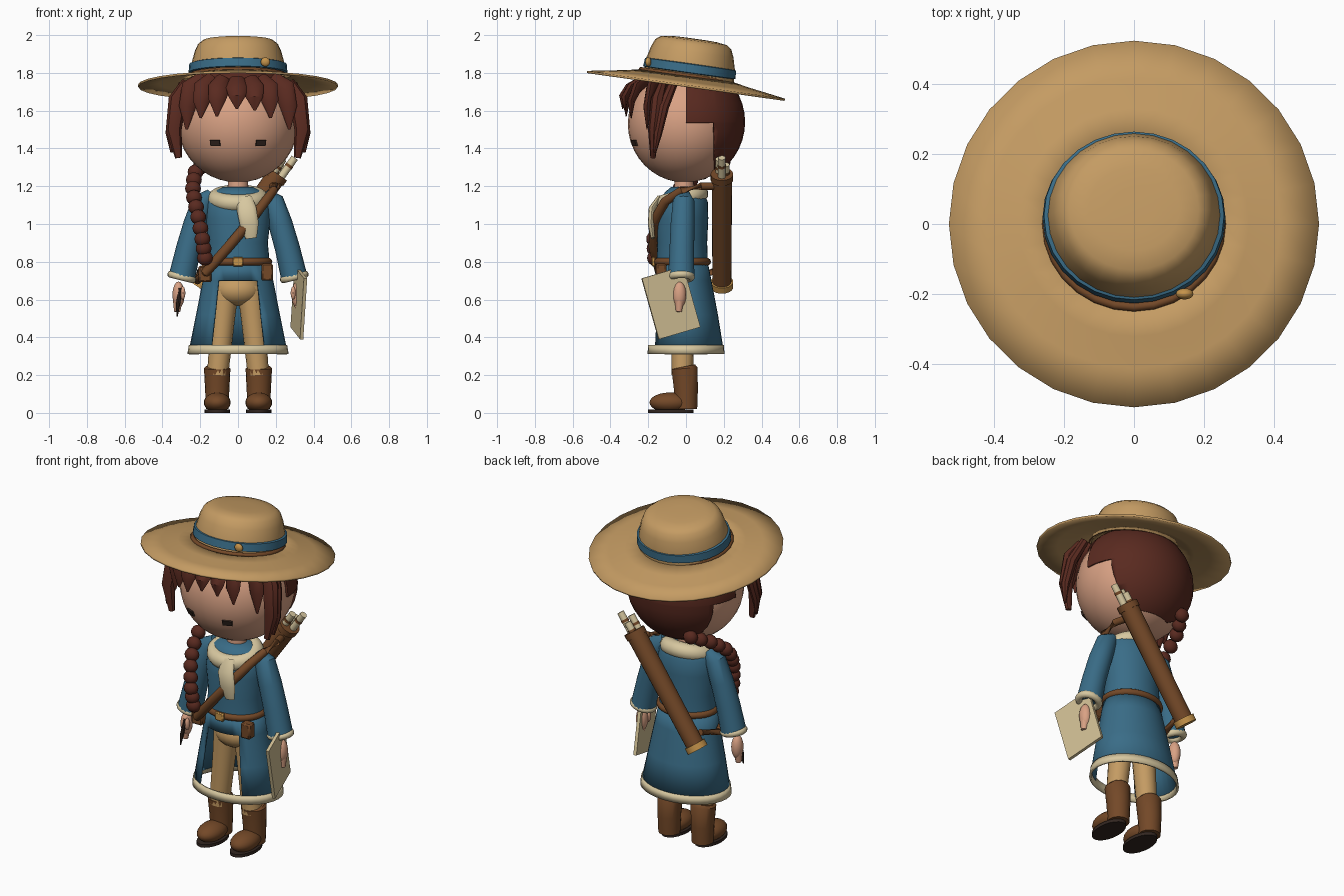
import bpy, bmesh
from math import sin, cos, pi, radians
from mathutils import Vector, Matrix

cube = bpy.data.objects.get("Cube")
if cube:
    bpy.data.objects.remove(cube, do_unlink=True)

parts = []


def material(name, hexcode):
    lin = [(int(hexcode[i:i + 2], 16) / 255) ** 2.2 for i in (0, 2, 4)] + [1]
    m = bpy.data.materials.new(name)
    m.use_nodes = True
    m.diffuse_color = lin
    m.node_tree.nodes["Principled BSDF"].inputs["Base Color"].default_value = lin
    return m


STRAW = material("straw", "C39A63")
BLUE = material("coat blue", "3C6C86")
CREAM = material("cream wool", "D6C69E")
HAIR = material("auburn hair", "5A2E25")
LEATHER = material("brown leather", "734A2C")
SKIN = material("skin", "D8A083")
PAPER = material("paper", "CFBD92")
GOLD = material("brass", "C4924C")
DARK = material("dark brown", "352A25")


def finish(name, bm, mat):
    bmesh.ops.recalc_face_normals(bm, faces=bm.faces)
    mesh = bpy.data.meshes.new(name)
    bm.to_mesh(mesh)
    bm.free()
    mesh.materials.append(mat)
    ob = bpy.data.objects.new(name, mesh)
    bpy.context.collection.objects.link(ob)
    parts.append(ob)
    return ob


def skin_rings(name, rings, mat, caps=True, keep=None):
    """Bridge rings of points; keep(ring, column) can leave faces out."""
    bm = bmesh.new()
    rows = [[bm.verts.new(p) for p in r] for r in rings]
    n = len(rows[0])
    for j in range(len(rows) - 1):
        for i in range(n):
            if keep is None or keep(j, i):
                k = (i + 1) % n
                bm.faces.new((rows[j][i], rows[j][k], rows[j + 1][k], rows[j + 1][i]))
    if caps:
        bm.faces.new(rows[0])
        bm.faces.new(rows[-1])
    return finish(name, bm, mat)


def lathe(name, profile, mat, n=32, caps=True, keep=None):
    """Profile rows are (z, x radius, y radius, y centre); column 0 starts at the front."""
    rings = [[(rx * sin(2 * pi * i / n), cy - ry * cos(2 * pi * i / n), z)
              for i in range(n)] for z, rx, ry, cy in profile]
    return skin_rings(name, rings, mat, caps, keep)


def tube(name, pts, radii, mat, n=14, squash=1.0):
    pts = [Vector(p) for p in pts]
    rings = []
    for i, p in enumerate(pts):
        t = (pts[min(i + 1, len(pts) - 1)] - pts[max(i - 1, 0)]).normalized()
        ref = Vector((1, 0, 0)) if abs(t.y) > 0.95 else Vector((0, 1, 0))
        u = ref.cross(t).normalized()
        v = t.cross(u) * squash
        rings.append([p + radii[i] * (u * cos(2 * pi * k / n) + v * sin(2 * pi * k / n))
                      for k in range(n)])
    return skin_rings(name, rings, mat)


def ball(name, loc, size, mat, u=20, v=12):
    bm = bmesh.new()
    bmesh.ops.create_uvsphere(bm, u_segments=u, v_segments=v, radius=1)
    bmesh.ops.transform(bm, matrix=Matrix.Diagonal((*size, 1)), verts=bm.verts)
    ob = finish(name, bm, mat)
    ob.location = loc
    return ob


def box(name, loc, size, mat, rot=(0, 0, 0), bevel=0.0):
    bm = bmesh.new()
    bmesh.ops.create_cube(bm, size=1)
    bmesh.ops.transform(bm, matrix=Matrix.Diagonal((*size, 1)), verts=bm.verts)
    ob = finish(name, bm, mat)
    ob.location, ob.rotation_euler = loc, rot
    if bevel:
        ob.modifiers.new("Bevel", 'BEVEL').width = bevel
    return ob


def torus(name, loc, rx, ry, minor, mat, rot=(0, 0, 0), n=28, m=10):
    rings = [[((rx + minor * cos(2 * pi * k / m)) * sin(2 * pi * i / n),
               -(ry + minor * cos(2 * pi * k / m)) * cos(2 * pi * i / n),
               minor * sin(2 * pi * k / m)) for i in range(n)] for k in range(m + 1)]
    ob = skin_rings(name, rings, mat, caps=False)
    bm = bmesh.new()
    bm.from_mesh(ob.data)
    bmesh.ops.remove_doubles(bm, verts=bm.verts, dist=0.0001)
    bm.to_mesh(ob.data)
    bm.free()
    ob.location, ob.rotation_euler = loc, rot
    return ob


def thicken(ob, amount):
    ob.modifiers.new("Thickness", 'SOLIDIFY').thickness = amount


# Hat, tipped back
tilt = radians(-8)
brim = lathe("hat_brim", [(0, .53, .53, 0), (.018, .42, .42, 0), (.032, .33, .33, 0),
                          (.05, .24, .24, 0)], STRAW, 28, caps=False)
thicken(brim, .012)
crown = lathe("hat_crown", [(.04, .25, .24, .01), (.1, .248, .238, .01), (.17, .23, .22, .01),
                            (.21, .212, .203, .01), (.23, .185, .175, .01), (.238, .13, .12, .01),
                            (.24, .06, .06, .01)], STRAW, 28)
band = lathe("hat_band", [(.052, .25, .235, .01), (.056, .262, .247, .01), (.1, .258, .243, .01),
                          (.104, .246, .23, .01)], BLUE, 28, caps=False)
cord = torus("hat_cord", (0, 0, 0), .25, .24, .013, LEATHER)
for ob, z in ((brim, 1.737), (crown, 1.745), (band, 1.748), (cord, 1.785)):
    ob.location.z = z
    ob.rotation_euler.x = tilt
ball("hat_button", (.145, -.2, 1.858), (.025, .016, .024), GOLD)

# Head, eyes and neck
ball("head", (0, -.005, 1.53), (.318, .303, .31), SKIN, 32, 20)
lathe("neck", [(1.1, .058, .055, -.01), (1.27, .052, .05, -.01)], SKIN, 20)
for s in (-1, 1):
    normal = Vector((s * 1.17, -2.85, -1.04)).normalized()
    eye = box("eye", Vector((s * .12, -.271, 1.43)) + normal * .003, (.055, .009, .032), DARK)
    eye.rotation_euler = normal.to_track_quat('-Y', 'Z').to_euler()

# Hair cap, cut to a stepped hairline
bm = bmesh.new()
bmesh.ops.create_uvsphere(bm, u_segments=32, v_segments=20, radius=1)
bmesh.ops.transform(bm, matrix=Matrix.Translation((0, 0, 1.54)) @ Matrix.Diagonal((.33, .313, .318, 1)),
                    verts=bm.verts)
for co, no in (((0, .002, 0), (0, 1, 0)), ((0, .15, 0), (0, 1, 0)), ((0, 0, 1.28), (0, 0, 1)),
               ((0, 0, 1.535), (0, 0, 1)), ((0, 0, 1.74), (0, 0, 1))):
    bmesh.ops.bisect_plane(bm, geom=bm.verts[:] + bm.edges[:] + bm.faces[:], plane_co=co, plane_no=no)


def is_hair(c):
    return c.z > 1.74 or (c.y > 0 and c.z > 1.535) or (c.y > .15 and c.z > 1.28)


bmesh.ops.delete(bm, geom=[f for f in bm.faces if not is_hair(f.calc_center_median())], context='FACES')
thicken(finish("hair_cap", bm, HAIR), .012)

# Fringe locks fan around the forehead, long locks frame the face
for deg, tip in ((-52, 1.5), (-35, 1.56), (-19, 1.57), (-1, 1.61), (15, 1.6), (30, 1.56), (52, 1.5)):
    dx, dy = sin(radians(deg)), -cos(radians(deg))
    tube("fringe_lock", [(dx * .23, dy * .23, 1.77), (dx * .31, dy * .3, 1.72),
                         (dx * .34, dy * .335, (tip + 1.74) / 2), (dx * .345, dy * .335, tip)],
         [.04, .058, .045, .006], HAIR, 8, .45)
for s in (-1, 1):
    tube("side_lock", [(s * .27, -.12, 1.75), (s * .32, -.15, 1.66), (s * .34, -.17, 1.5),
                       (s * .315, -.175, 1.35)], [.03, .048, .042, .018], HAIR, 8, .75)
    tube("outer_lock", [(s * .29, -.07, 1.74), (s * .34, -.12, 1.62), (s * .36, -.15, 1.48),
                        (s * .35, -.165, 1.38)], [.025, .03, .024, .008], HAIR, 8)

# Braid over the right shoulder
path = [Vector(p) for p in ((-.17, .2, 1.33), (-.23, .08, 1.27), (-.24, -.06, 1.17),
                            (-.215, -.14, 1.06), (-.19, -.175, .93), (-.175, -.17, .82))]
for i in range(12):
    f = i / 11 * 4.999
    k = int(f)
    ball("braid_bead", path[k].lerp(path[k + 1], f - k), (.042, .036, .04), HAIR, 12, 8)

# Coat body
lathe("coat_body", [(.77, .17, .137, -.02), (.9, .158, .132, -.02), (1.03, .172, .138, -.02),
                    (1.12, .168, .13, -.015), (1.17, .135, .1, -.01), (1.195, .08, .07, -.01)], BLUE)
# Skirt with open front
skirt = lathe("coat_skirt", [(.8, .167, .135, -.02), (.7, .187, .15, -.015), (.52, .222, .177, -.008),
                             (.34, .258, .198, 0)], BLUE, caps=False,
              keep=lambda j, i: j == 0 or 3 <= i < 29)
thicken(skirt, .01)
hem = lathe("coat_hem", [(.36, .26, .2, 0), (.312, .268, .204, 0)], CREAM, caps=False)
thicken(hem, .012)

# Belt, buckle and pouches
torus("belt", (0, -.02, .8), .162, .132, .02, LEATHER)
box("belt_buckle", (0, -.172, .8), (.055, .02, .048), GOLD, bevel=.005)
box("right_pouch", (-.175, -.115, .735), (.07, .06, .085), LEATHER, bevel=.008)
box("left_pouch", (.155, -.13, .745), (.062, .055, .09), LEATHER, bevel=.008)

# Scarf
torus("scarf", (0, -.025, 1.135), .115, .1, .047, CREAM, (radians(15), 0, 0))
tube("scarf_tail", [(.035, -.14, 1.14), (.045, -.18, 1.08), (.06, -.185, 1.0), (.07, -.175, .925)],
     [.04, .052, .05, .03], CREAM, squash=.35)

# Trousers, boots and arms
ball("trouser_hips", (0, -.015, .65), (.125, .1, .085), STRAW)
for s, side in ((-1, "right"), (1, "left")):
    tube(side + "_trouser_leg", [(s * .065, -.015, .67), (s * .08, -.015, .5), (s * .108, -.02, .2)],
         [.07, .064, .056], STRAW, 16)
    tube(side + "_boot_shaft", [(s * .11, -.01, .245), (s * .11, -.008, .235), (s * .11, .0, .12),
                                (s * .11, .0, .02)], [.06, .07, .064, .06], LEATHER, 18)
    ball(side + "_boot_foot", (s * .11, -.085, .055), (.071, .108, .053), LEATHER)
    lathe(side + "_boot_sole", [(0, .068, .12, -.08), (.018, .068, .12, -.08)], DARK, 20).location.x = s * .11
    tube(side + "_sleeve", [(s * .14, -.01, 1.16), (s * .185, -.012, 1.12), (s * .225, -.018, 1.0),
                            (s * .262, -.022, .87), (s * .297, -.025, .72)],
         [.03, .058, .064, .066, .07], BLUE, 18)
    torus(side + "_cuff", (s * .298, -.025, .72), .058, .052, .02, CREAM, (0, s * radians(-14), 0), 20)
    ball(side + "_hand", (s * .315, -.035, .625), (.032, .036, .07), SKIN)
    ball(side + "_thumb", (s * .292, -.062, .635), (.014, .016, .035), SKIN, 10, 8)
    tube(side + "_fingers", [(s * .318, -.035, .61), (s * .322, -.038, .535)], [.028, .016], SKIN, 10)

# Held pencil and sheet
tube("pencil", [(-.305, -.06, .66), (-.318, -.075, .57), (-.322, -.082, .51)], [.011, .011, .003], DARK, 8)
box("paper_board", (.322, -.08, .583), (.018, .234, .335), PAPER, (radians(16), 0, radians(13)))

# Map case across the back, with rolled sheets
low, high = Vector((-.2, .19, .68)), Vector((.2, .19, 1.25))
axis = (high - low).normalized()
tube("map_case", [low, high], [.05, .054], LEATHER, 20)
for name, p in (("case_bottom_ring", low), ("case_top_ring", high)):
    tube(name, [p - axis * .018, p + axis * .018], [.06, .06], LEATHER if p == high else GOLD, 20)
for dx, dy, length in ((-.018, -.015, .1), (.02, .0, .14), (-.004, .02, .075)):
    base = high + Vector((dx, dy, -dx * .7))
    tube("rolled_sheet", [base, base + axis * length], [.02, .02], CREAM, 12)
    tube("sheet_tie", [base + axis * (length - .06), base + axis * (length - .045)], [.022, .022], LEATHER, 12)

# Shoulder strap from hip to case
tube("shoulder_strap", [(-.2, .15, .75), (-.215, 0, .7), (-.17, -.14, .745), (-.05, -.172, .88), (.06, -.17, 1.01),
                        (.145, -.11, 1.12), (.19, -.02, 1.18), (.2, .08, 1.2), (.18, .16, 1.2)],
     [.018, .02, .026, .027, .027, .025, .022, .02, .02], LEATHER, 10)

# Smooth shading with sharp edges kept
bpy.ops.object.select_all(action='DESELECT')
for ob in parts:
    ob.select_set(True)
bpy.context.view_layer.objects.active = parts[0]
bpy.ops.object.shade_smooth_by_angle(angle=radians(40))
